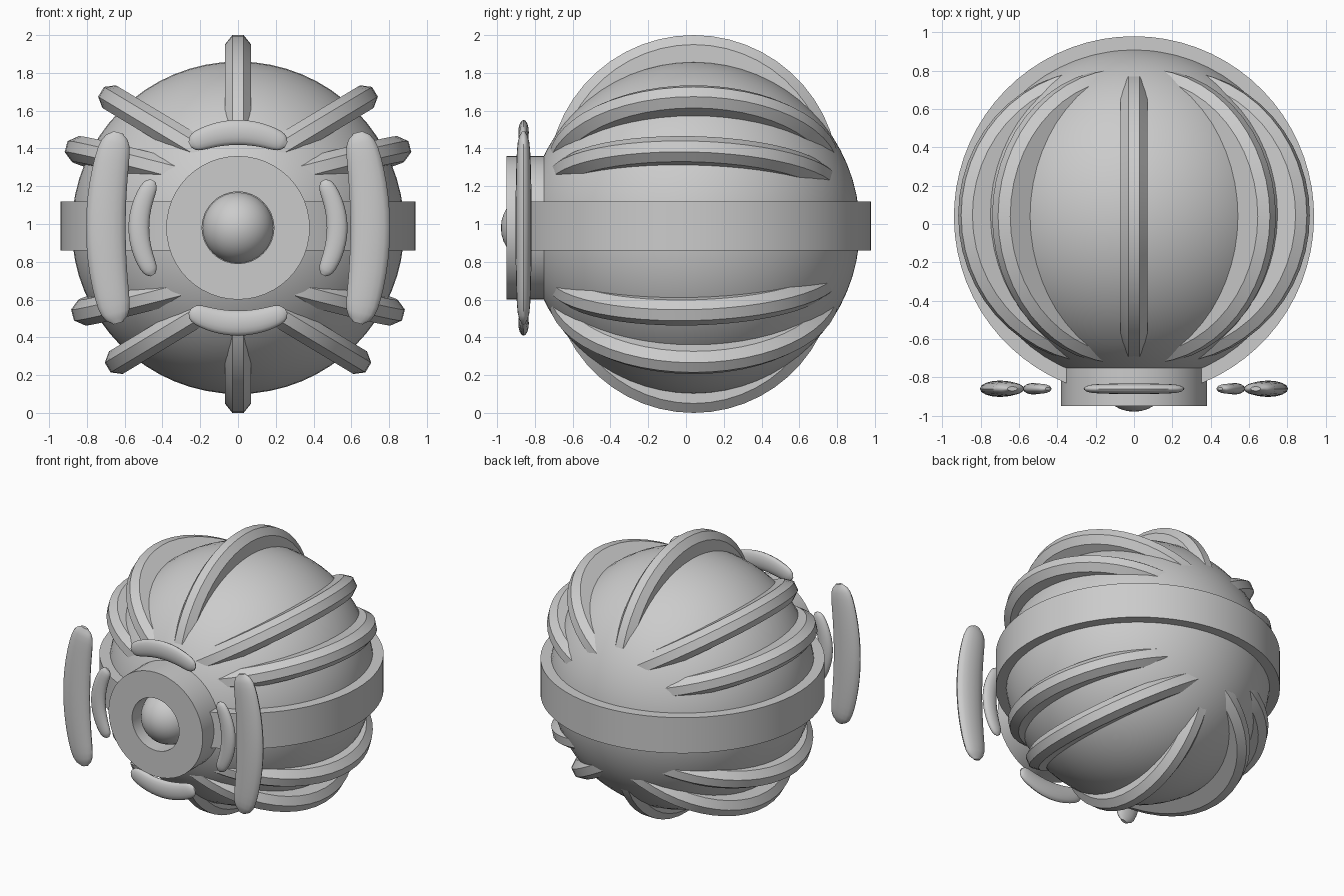
import bpy, bmesh
from math import sin, cos, pi, radians, sqrt
from mathutils import Vector, Matrix

if "Cube" in bpy.data.objects:
    bpy.data.objects.remove(bpy.data.objects["Cube"])

C = Vector((0, 0.04, 0.98))  # centre of the ball


def loft(name, rings, loop=False, angle=30):
    """Skin a list of closed cross-sections; cap the ends unless looped."""
    bm = bmesh.new()
    vs = [[bm.verts.new(p) for p in r] for r in rings]
    n = len(vs[0])
    for i in range(len(vs) if loop else len(vs) - 1):
        a, b = vs[i], vs[(i + 1) % len(vs)]
        for j in range(n):
            k = (j + 1) % n
            bm.faces.new((a[j], a[k], b[k], b[j]))
    if not loop:
        bm.faces.new(vs[0])
        bm.faces.new(vs[-1][::-1])
    bmesh.ops.recalc_face_normals(bm, faces=bm.faces)
    me = bpy.data.meshes.new(name)
    bm.to_mesh(me)
    bm.free()
    ob = bpy.data.objects.new(name, me)
    bpy.context.collection.objects.link(ob)
    smooth(ob, angle)
    return ob


def smooth(ob, angle):
    bpy.ops.object.select_all(action='DESELECT')
    ob.select_set(True)
    bpy.context.view_layer.objects.active = ob
    bpy.ops.object.shade_smooth_by_angle(angle=radians(angle))


def ball(name, loc, r, segs, rings):
    bpy.ops.mesh.primitive_uv_sphere_add(segments=segs, ring_count=rings, radius=r,
                                         location=loc, rotation=(pi / 2, 0, 0))
    bpy.context.object.name = name
    smooth(bpy.context.object, 40)


def rib(name, tip_x, tip_z, deg, tilt=0, r=0.77):
    """Chamfered arc lying in a plane that contains the y direction."""
    d = Vector((cos(radians(deg)), 0, sin(radians(deg))))
    w = Vector((-d.z, 0, d.x))
    mid = Vector((tip_x, C.y, tip_z)) - d * r
    rot = Matrix.Rotation(radians(tilt), 3, 'X')
    section = [(-0.03, 0), (0.03, 0), (0.07, -0.05), (0.07, -0.2), (-0.07, -0.2), (-0.07, -0.05)]
    rings = []
    for i in range(25):
        t = radians(-84 + 168 * i / 24)
        out = d * cos(t) + Vector((0, sin(t), 0))
        rings.append([mid + rot @ (out * (r + h) + w * s) for s, h in section])
    loft(name, rings)


def pad(name, end, mid, half_w, half_t):
    """Flattened rounded bar bent along an arc; end and mid are (x, z) offsets
    from the nozzle axis, the other end mirrors the first across mid."""
    e, m = Vector(end), Vector(mid)
    axis = m.normalized()
    e2 = 2 * axis * e.dot(axis) - e
    rings = []
    N = 20
    for i in range(N + 1):
        u = -cos(pi * i / N)
        p = (e + e2) / 2 * u * u + m * (1 - u * u) + (e2 - e) / 2 * u
        tan = ((e + e2 - 2 * m) * u + (e2 - e) / 2).normalized()
        nrm = Vector((-tan.y, tan.x))
        s = (1 - 0.25 * u * u) * max(0.12, (1 - abs(u) ** 14)) ** 0.5
        rings.append([Vector((p.x + nrm.x * half_w * s * cos(a), -0.86 + half_t * s * sin(a),
                              C.z + p.y + nrm.y * half_w * s * cos(a)))
                      for a in [2 * pi * k / 16 for k in range(16)]])
    loft(name, rings, angle=50)


# Main ball and the small ball in the nozzle
ball("body", C, 0.88, 64, 32)
ball("nozzle_ball", (0, -0.79, 0.98), 0.19, 32, 16)

# Nozzle tube around the y axis
tube = [(0.19, -0.70), (0.38, -0.70), (0.38, -0.95), (0.19, -0.95)]
loft("nozzle", [[Vector((r * cos(a), y, C.z + r * sin(a))) for r, y in tube]
                for a in [2 * pi * i / 48 for i in range(48)]], loop=True)

# Belt, its open ends hidden in the nozzle wall
belt = [(0.80, 0.86), (0.94, 0.86), (0.94, 1.12), (0.80, 1.12)]
loft("belt", [[Vector((r * cos(a), C.y + r * sin(a), z)) for r, z in belt]
              for a in [radians(-72 + 324 * i / 64) for i in range(65)]])

# Ribs
rib("rib_top", 0, 2.0, 90)
rib("rib_bottom", 0, 0.0, -90, r=0.75)
for side, s in (("right", 1), ("left", -1)):
    for name, x, z, deg, tilt in (("upper", 0.725, 1.70, 31, 0), ("upper_side", 0.91, 1.41, 15, -1.5),
                                  ("lower", 0.69, 0.24, -31, 0), ("lower_side", 0.876, 0.518, -15, 1.5)):
        rib(f"rib_{name}_{side}", s * x, z, deg if s > 0 else 180 - deg, tilt)

# Floating pads around the nozzle
for n, s in (("right", 1), ("left", -1)):
    pad("pad_outer_" + n, (s * 0.635, 0.505), (s * 0.70, 0), 0.105, 0.043)
    pad("pad_inner_" + n, (s * 0.45, 0.25), (s * 0.525, 0), 0.055, 0.03)
for n, s in (("top", 1), ("bottom", -1)):
    pad("pad_" + n, (0.255, s * 0.44), (0, s * 0.505), 0.066, 0.028)
